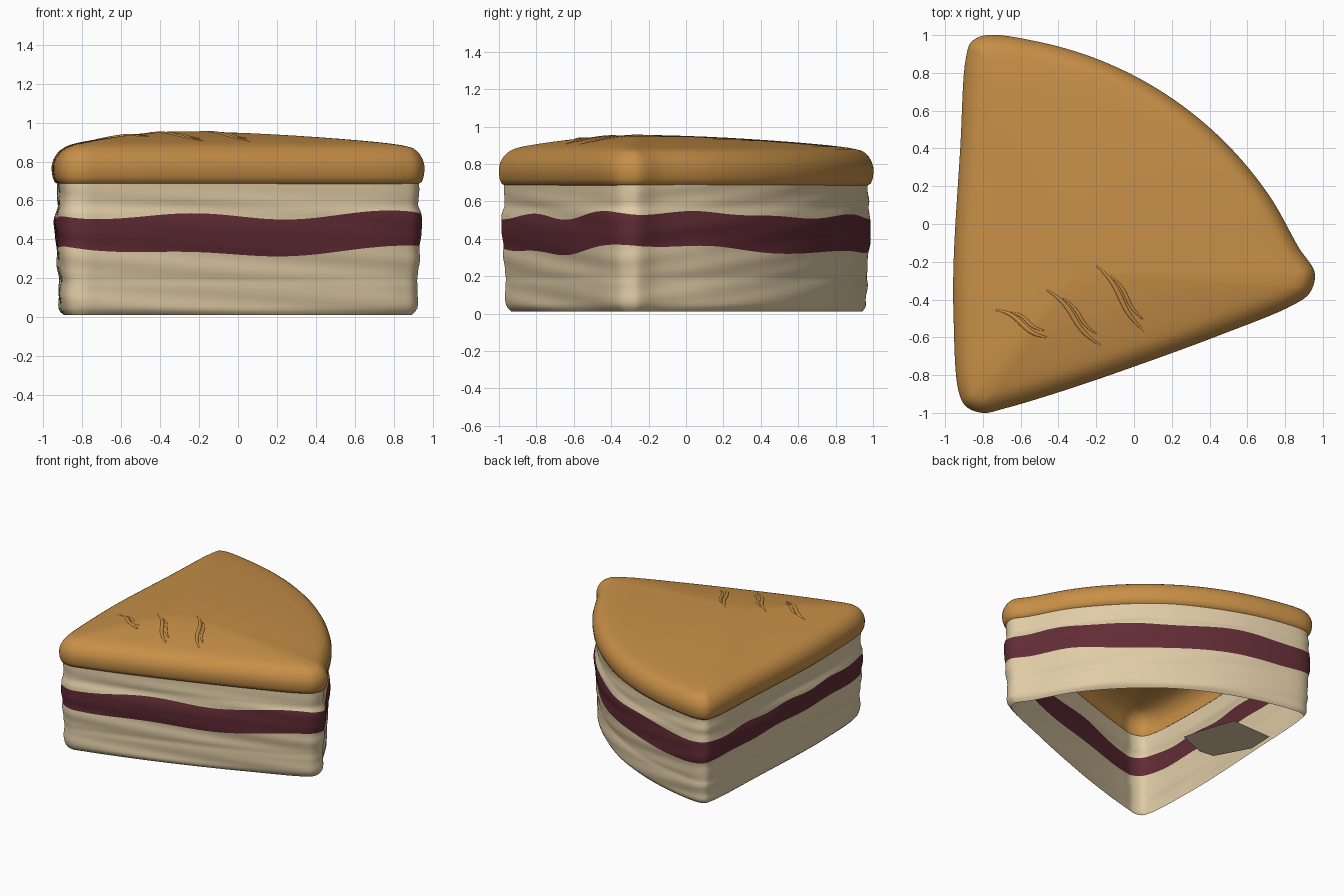
import bpy, math
from mathutils import Vector

cube = bpy.data.objects.get("Cube")
if cube:
    bpy.data.objects.remove(cube, do_unlink=True)


def material(name, rgb):
    m = bpy.data.materials.new(name)
    m.use_nodes = True
    m.diffuse_color = (*rgb, 1)
    m.node_tree.nodes["Principled BSDF"].inputs["Base Color"].default_value = (*rgb, 1)
    return m


CREAM = material("cream sponge", (0.74, 0.6, 0.38))
BERRY = material("dark berry", (0.12, 0.025, 0.036))
CARAMEL = material("caramel icing", (0.57, 0.275, 0.063))

# Plan outline of the wedge, counter-clockwise: front cut, round crust, left cut
CRUST = [(-0.9 + 1.955 * math.cos(math.radians(a)), -0.95 + 1.955 * math.sin(math.radians(a)))
         for a in range(25, 85, 9)]
PLAN = [(-0.93, -0.88), (-0.89, -0.965), (-0.8, -1.0), (-0.68, -0.975), (-0.35, -0.875),
        (0, -0.755), (0.45, -0.59), (0.84, -0.43), (0.93, -0.365), (0.957, -0.26),
        *CRUST, (-0.78, 1.0), (-0.86, 0.965), (-0.89, 0.88),
        (-0.92, 0.4), (-0.955, -0.2), (-0.955, -0.5)]
STEPS = 9
PEAK = Vector((-0.3, -0.25))


def smooth_loop(points):
    pts = [Vector(p) for p in points]
    n, out = len(pts), []
    for i in range(n):
        a, b, c, d = (pts[(i + k) % n] for k in (-1, 0, 1, 2))
        # centripetal spacing keeps the tight corners clean
        t1 = (b - a).length ** 0.5
        t2 = t1 + (c - b).length ** 0.5
        t3 = t2 + (d - c).length ** 0.5
        for s in range(STEPS):
            t = t1 + (t2 - t1) * s / STEPS
            p = a.lerp(b, t / t1)
            q = b.lerp(c, (t - t1) / (t2 - t1))
            r = c.lerp(d, (t - t2) / (t3 - t2))
            u = p.lerp(q, t / t2)
            v = q.lerp(r, (t - t1) / (t3 - t1))
            out.append(u.lerp(v, (t - t1) / (t2 - t1)))
    return out


OUTLINE = smooth_loop(PLAN)
COUNT = len(OUTLINE)
NORMALS = []
for i in range(COUNT):
    d = (OUTLINE[(i + 1) % COUNT] - OUTLINE[i - 1]).normalized()
    NORMALS.append(Vector((d.y, -d.x)))


# Wavy heights of the borders between layers
def berry_low(p):
    return 0.325 + 0.04 * p.x ** 2 + 0.01 * math.cos(6.6 * p.x + 1.3) + 0.006 * math.sin(11 * p.y)


def berry_high(p):
    return 0.52 + 0.01 * p.x + 0.014 * math.cos(6.6 * p.x + 1.3) + 0.007 * math.sin(13 * p.y + 1)


def level(z):
    return lambda p: z


def ripple(p, z):
    return (0.003 * math.sin(3 * p.x + 2 * p.y + 30 * z)
            + 0.002 * math.sin(6 * p.x - 5 * p.y + 55 * z))


def add_mesh(name, verts, faces, mat):
    me = bpy.data.meshes.new(name)
    me.from_pydata(verts, [], faces)
    me.materials.append(mat)
    ob = bpy.data.objects.new(name, me)
    bpy.context.collection.objects.link(ob)
    me.shade_smooth()


def loft(name, rings, mat, peak_height=None):
    verts = [v for ring in rings for v in ring]
    faces = []
    for r in range(len(rings) - 1):
        for i in range(COUNT):
            a, b = r * COUNT + i, r * COUNT + (i + 1) % COUNT
            faces.append((a, b, b + COUNT, a + COUNT))
    if peak_height:
        verts.append((*PEAK, peak_height))
        last = (len(rings) - 1) * COUNT
        faces += [(last + i, last + (i + 1) % COUNT, len(verts) - 1) for i in range(COUNT)]
    add_mesh(name, verts, faces, mat)


def wall_inset(z):
    # rounded foot, a bulge at the berry layer, soft creases in the sponge
    foot = 0.035 * max(0, 1 - z / 0.05) ** 2 + 0.012 * max(0, 1 - z / 0.3)
    bulge = 0.015 * math.exp(-((z - 0.46) / 0.1) ** 2)
    crease = 0.004 * math.exp(-((z - 0.19) / 0.02) ** 2) + 0.005 * math.exp(-((z - 0.57) / 0.02) ** 2)
    return 0.028 + foot - bulge + crease


def wall(name, low, high, mat, steps):
    rings = []
    for k in range(steps + 1):
        ring = []
        for p, n in zip(OUTLINE, NORMALS):
            z = low(p) + (high(p) - low(p)) * k / steps
            q = p - n * (wall_inset(z) + ripple(p, z))
            ring.append((q.x, q.y, z))
        rings.append(ring)
    loft(name, rings, mat)


# Open-bottomed cake walls
wall("lower_sponge", level(0.01), berry_low, CREAM, 20)
wall("berry_filling", berry_low, berry_high, BERRY, 8)
wall("upper_sponge", berry_high, level(0.69), CREAM, 10)


# Icing: rolled rim and a shallow dome
def dome(t):
    return 0.87 + 0.013 * (1 - math.exp(-t / 0.05)) + 0.072 * (1 - (1 - t) ** 1.7)


rim = [(0.03, 0.685), (0.014, 0.695), (0.004, 0.72), (0, 0.75), (0, 0.78),
       (0.008, 0.81), (0.024, 0.838), (0.042, 0.857), (0.06, 0.87)]
icing = [[(*(p - n * inset), z) for p, n in zip(OUTLINE, NORMALS)] for inset, z in rim]
shoulder = [p - n * 0.06 for p, n in zip(OUTLINE, NORMALS)]
for t in (0.03, 0.06, 0.1, 0.15, 0.22, 0.3, 0.4, 0.5, 0.6, 0.7, 0.8, 0.9):
    icing.append([(*p.lerp(PEAK, t), dome(t)) for p in shoulder])
loft("icing", icing, CARAMEL, dome(1))


# Curved score marks raised on the icing
def icing_height(p):
    offset = p - PEAK
    direction = offset.normalized()
    edge = max(shoulder, key=lambda s: (s - PEAK).normalized().dot(direction))
    return dome(max(0, 1 - offset.length / (edge - PEAK).length))


def score_mark(name, a, b, bow, width):
    side = Vector((a.y - b.y, b.x - a.x)).normalized()
    cu = bpy.data.curves.new(name, "CURVE")
    cu.dimensions = "3D"
    cu.bevel_depth = width
    cu.bevel_resolution = 2
    sp = cu.splines.new("POLY")
    sp.points.add(12)
    for i, pt in enumerate(sp.points):
        t = i / 12
        p = a.lerp(b, t) + side * bow * math.sin(math.tau * t)
        pt.radius = 0.3 + 0.7 * math.sin(math.pi * t)
        pt.co = (p.x, p.y, icing_height(p) - 0.55 * width * pt.radius, 1)
    cu.materials.append(CARAMEL)
    ob = bpy.data.objects.new(name, cu)
    bpy.context.collection.objects.link(ob)


MARKS = [((-0.73, -0.455), (-0.46, -0.6)), ((-0.46, -0.35), (-0.18, -0.64)),
         ((-0.2, -0.22), (0.06, -0.57))]
for number, ends in enumerate(MARKS, 1):
    start, end = map(Vector, ends)
    shift = Vector((0.025, 0.015))
    score_mark(f"score_mark_{number}", start, end, 0.015, 0.016)
    score_mark(f"score_mark_edge_{number}", start.lerp(end, 0.2) + shift,
               start.lerp(end, 0.85) + shift, 0.01, 0.012)

# Loose patch of base under the open bottom
patch = [(-0.81, 0.55), (-0.465, 0.56), (-0.37, 0.28), (-0.34, 0.15),
         (-0.565, 0.065), (-0.68, 0.08), (-0.82, 0.34)]
add_mesh("base_patch", [(x, y, 0) for x, y in patch], [tuple(range(len(patch)))][::-1], CREAM)
